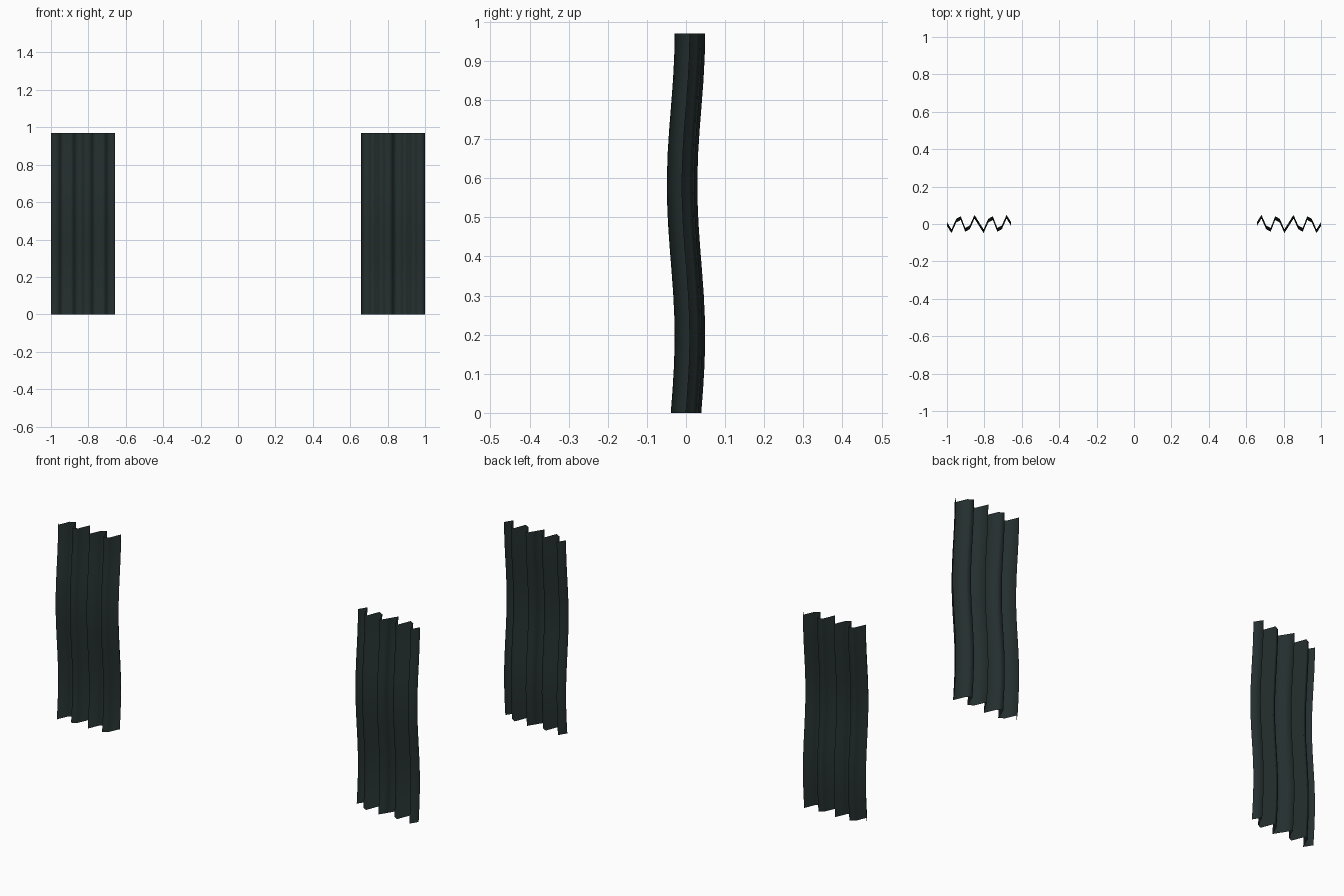
import bpy, bmesh, math

if "Cube" in bpy.data.objects:
    bpy.data.objects.remove(bpy.data.objects["Cube"])

# Sizes
HEIGHT = 0.97
OUTER, INNER = 1.0, 0.657
COLS, ROWS = 14, 16
FOLDS = 4
DEPTH, SWAY = 0.04, 0.01

fabric = bpy.data.materials.new("dark green grey fabric")
fabric.diffuse_color = (0.018, 0.028, 0.028, 1)
fabric.use_nodes = True
fabric.node_tree.nodes["Principled BSDF"].inputs["Base Color"].default_value = fabric.diffuse_color


def curtain(name, side):
    """Pleated cloth sheet, swaying gently along its height."""
    bm = bmesh.new()
    grid = []
    for r in range(ROWS + 1):
        t = r / ROWS
        sway = SWAY * math.sin(2.5 * math.pi * t)
        row = []
        for c in range(COLS + 1):
            u = c / COLS
            x = side * (OUTER + (INNER - OUTER) * u)
            y = -DEPTH * math.sin(2 * math.pi * FOLDS * u) + sway
            row.append(bm.verts.new((x, y, t * HEIGHT)))
        grid.append(row)
    for r in range(ROWS):
        for c in range(COLS):
            quad = [grid[r][c], grid[r][c + 1], grid[r + 1][c + 1], grid[r + 1][c]]
            # Keep the faces turned to the front on both sides
            face = bm.faces.new(quad if side < 0 else quad[::-1])
            face.smooth = True
    mesh = bpy.data.meshes.new(name)
    bm.to_mesh(mesh)
    bm.free()
    mesh.materials.append(fabric)
    obj = bpy.data.objects.new(name, mesh)
    bpy.context.collection.objects.link(obj)


# Mirrored pair of curtains
curtain("left_curtain", -1)
curtain("right_curtain", 1)
